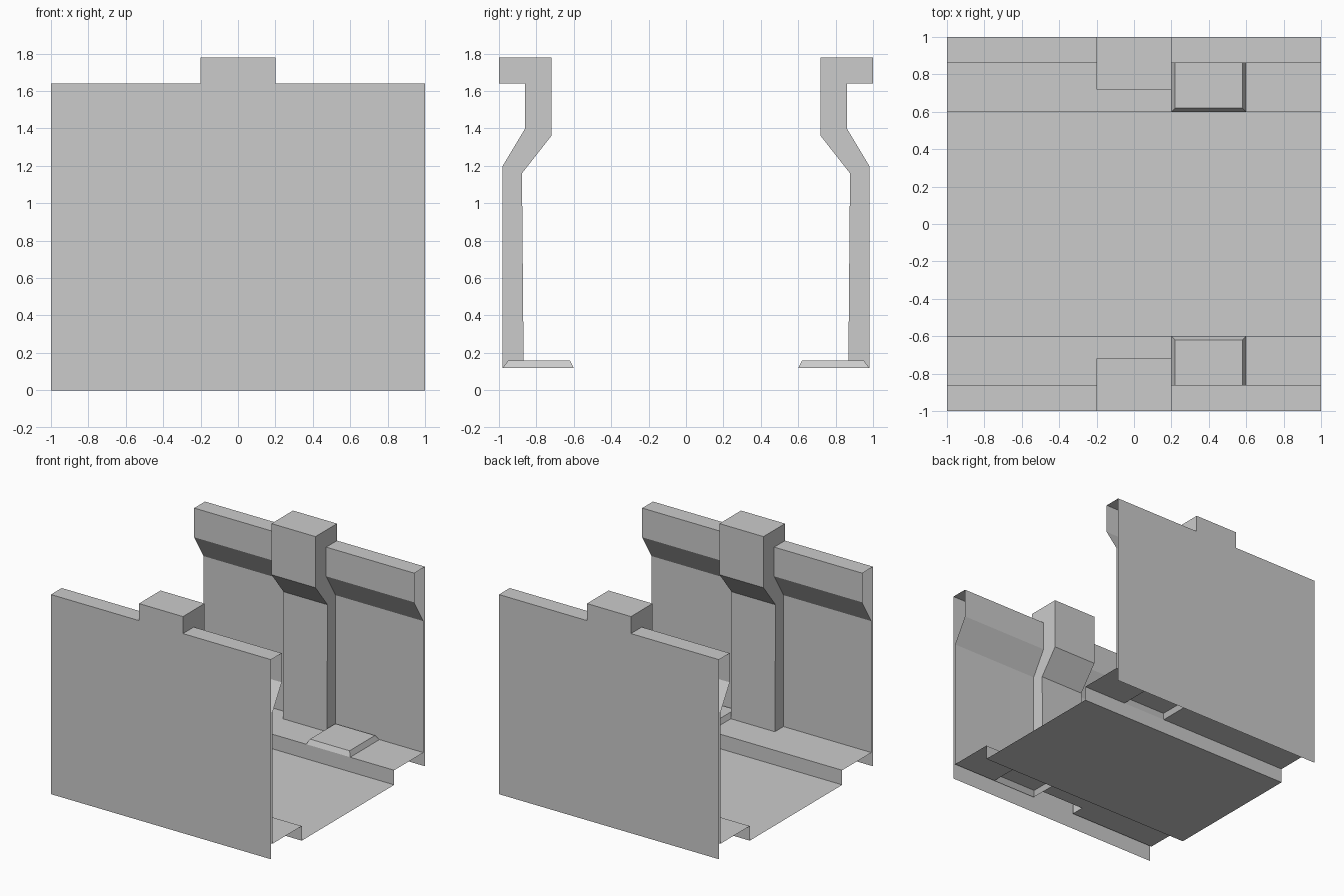
import bpy

if "Cube" in bpy.data.objects:
    bpy.data.objects.remove(bpy.data.objects["Cube"])

# Half cross-sections as (y, z), running from the floor edge over the wall and down outside
STEP = [(0.6, 0), (0.6, 0.12)]
INNER_WALL = [(0.98, 0.12), (0.98, 1.2), (0.86, 1.4), (0.86, 1.64), (1, 1.64)]
PILLAR = [(0.868, 0.12), (0.877, 1.16), (0.72, 1.36), (0.72, 1.78), (1, 1.78)]
FOOT = [(1, 0)]


def strip(profile, x0, x1):
    """Open sheet: a profile swept along x."""
    n = len(profile)
    verts = [(x, y, z) for x in (x0, x1) for y, z in profile]
    faces = [(i, n + i, n + i + 1, i + 1) for i in range(n - 1)]
    return verts, faces


def build(name, pieces, mirrored=True):
    verts, faces = [], []
    for v, f in pieces:
        base = len(verts)
        verts += v
        faces += [tuple(base + i for i in face) for face in f]
    mesh = bpy.data.meshes.new(name)
    mesh.from_pydata(verts, [], faces)
    mesh.update()
    obj = bpy.data.objects.new(name, mesh)
    bpy.context.collection.objects.link(obj)
    if mirrored:
        mod = obj.modifiers.new("mirror", 'MIRROR')
        mod.use_axis = (False, True, False)
        mod.use_mirror_merge = False
    return obj


# Sunken floor
build("floor", [strip([(-0.6, 0), (0.6, 0)], -1, 1)], mirrored=False)

# Side walls with ledge; the ledge is left open under the raised plate
full = STEP + INNER_WALL + FOOT
build("side_walls", [
    strip(full, -1, -0.2),
    strip(full, 0.6, 1),
    strip(STEP, 0.2, 0.6),
    strip(INNER_WALL + FOOT, 0.2, 0.6),
])

# Pillars: swept front plus the two side cheeks
cheek = PILLAR + INNER_WALL[::-1]
order = tuple(range(len(cheek)))
build("pillars", [
    strip(STEP + PILLAR + FOOT, -0.2, 0.2),
    ([(-0.2, y, z) for y, z in cheek], [order]),
    ([(0.2, y, z) for y, z in cheek], [order[::-1]]),
])

# Raised bevelled plates on the ledges
rim = [(0.2, 0.6), (0.6, 0.6), (0.6, 0.98), (0.2, 0.98)]
top = [(0.22, 0.62), (0.58, 0.62), (0.58, 0.95), (0.22, 0.95)]
plate_verts = [(x, y, 0.12) for x, y in rim] + [(x, y, 0.16) for x, y in top]
plate_faces = [(4, 5, 6, 7)] + [(i, (i + 1) % 4, 4 + (i + 1) % 4, 4 + i) for i in range(4)]
build("ledge_plates", [(plate_verts, plate_faces)])
